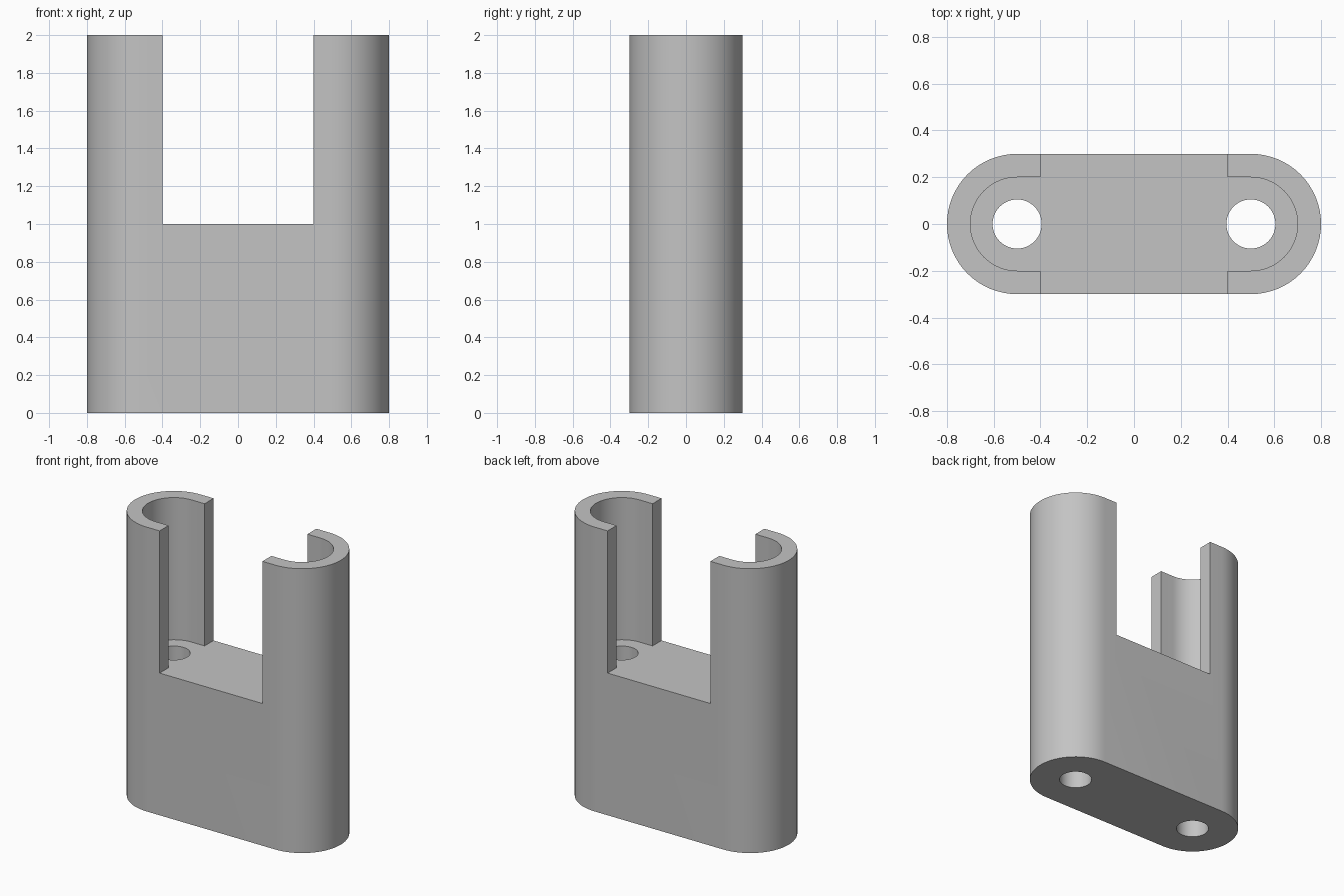
import bpy, bmesh
from math import cos, sin, pi

cube = bpy.data.objects.get("Cube")
if cube:
    bpy.data.objects.remove(cube, do_unlink=True)

grey = bpy.data.materials.new("plain grey")
grey.use_nodes = True
colour = (0.55, 0.55, 0.55, 1)
grey.diffuse_color = colour
grey.node_tree.nodes["Principled BSDF"].inputs["Base Color"].default_value = colour

CENTRE = 0.5   # distance of each rounded end's axis from the middle
STEPS = 32


def arc(cx, radius, start, sweep, steps=STEPS):
    return [(cx + radius * cos(start + sweep * i / steps),
             radius * sin(start + sweep * i / steps)) for i in range(steps + 1)]


def prism(name, outline, bottom, top):
    """Extrude a counter-clockwise outline upward into a closed solid."""
    bm = bmesh.new()
    face = bm.faces.new([bm.verts.new((x, y, bottom)) for x, y in outline])
    made = bmesh.ops.extrude_face_region(bm, geom=[face])["geom"]
    verts = [v for v in made if isinstance(v, bmesh.types.BMVert)]
    bmesh.ops.translate(bm, verts=verts, vec=(0, 0, top - bottom))
    bmesh.ops.recalc_face_normals(bm, faces=bm.faces)
    mesh = bpy.data.meshes.new(name)
    bm.to_mesh(mesh)
    bm.free()
    mesh.materials.append(grey)
    obj = bpy.data.objects.new(name, mesh)
    bpy.context.collection.objects.link(obj)
    return obj


# Solid body with rounded ends
body = prism("slotted_body",
             arc(CENTRE, 0.3, -pi / 2, pi) + arc(-CENTRE, 0.3, pi / 2, pi), 0, 2)

# Upper pocket and open slot, cut together as one cross-shaped profile
slot = 0.4
pocket = (arc(CENTRE, 0.2, -pi / 2, pi) + [(slot, 0.2), (slot, 0.5), (-slot, 0.5), (-slot, 0.2)]
          + arc(-CENTRE, 0.2, pi / 2, pi) + [(-slot, -0.2), (-slot, -0.5), (slot, -0.5), (slot, -0.2)])
cutters = [prism("pocket_cutter", pocket, 1, 2.5)]

# Vertical bolt holes
for side, x in (("left", CENTRE), ("right", -CENTRE)):
    circle = arc(x, 0.105, 0, 2 * pi, 48)[:-1]
    cutters.append(prism(side + "_hole_cutter", circle, -0.5, 1.5))

for cutter in cutters:
    cut = body.modifiers.new(cutter.name, "BOOLEAN")
    cut.operation = "DIFFERENCE"
    cut.solver = "EXACT"
    cut.object = cutter

# Apply the cuts, then remove the cutters
bpy.ops.object.select_all(action="DESELECT")
bpy.context.view_layer.objects.active = body
body.select_set(True)
for name in [m.name for m in body.modifiers]:
    bpy.ops.object.modifier_apply(modifier=name)
for cutter in cutters:
    bpy.data.objects.remove(cutter, do_unlink=True)

bpy.ops.object.shade_smooth_by_angle(angle=pi / 6)
